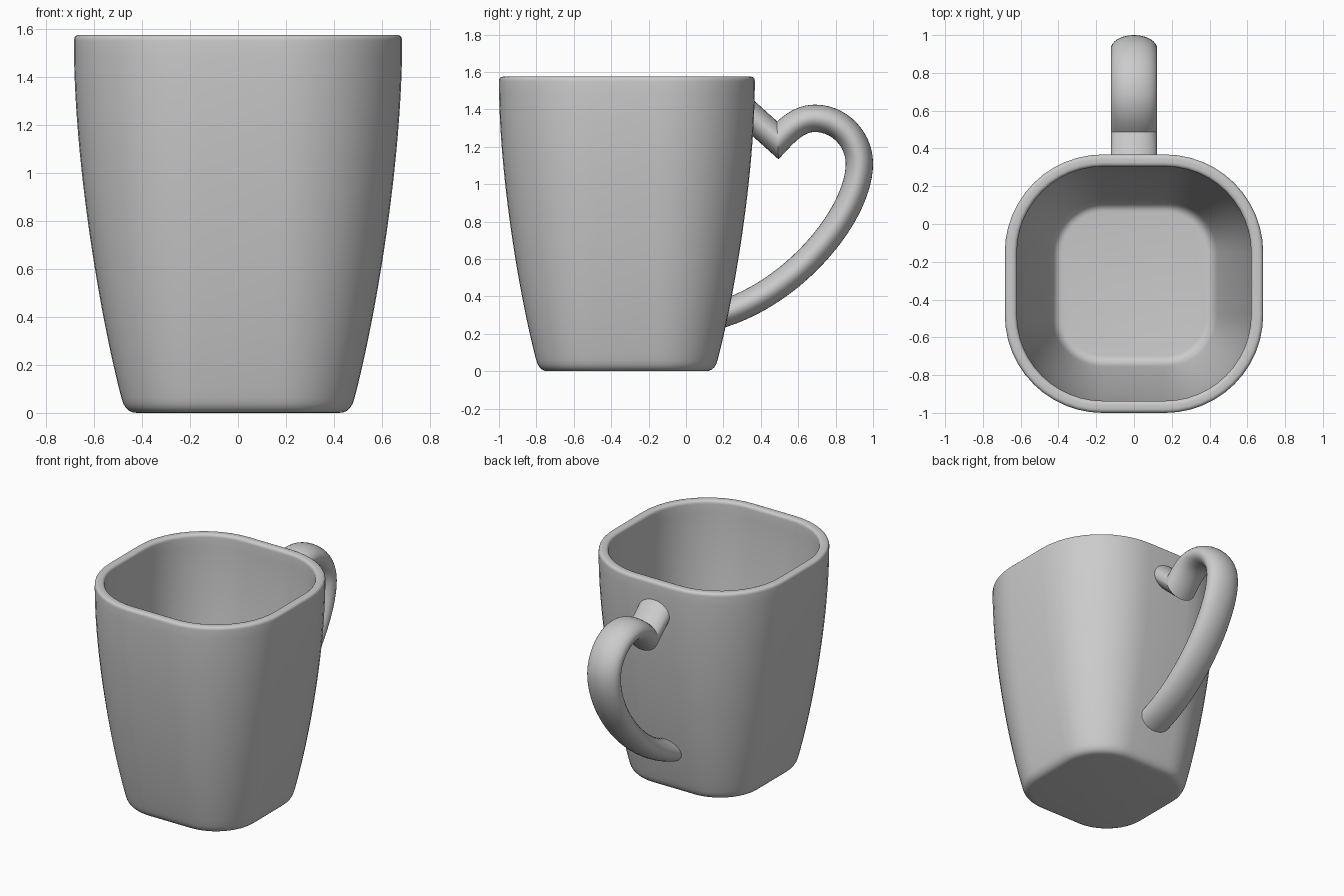
import bpy, bmesh, math
from mathutils import Vector
from mathutils.geometry import interpolate_bezier

cube = bpy.data.objects.get("Cube")
if cube:
    bpy.data.objects.remove(cube, do_unlink=True)

CUP_Y = -0.316      # centre of the cup
FLAT = 0.165        # half length of the straight part of each side
CORNER_STEPS = 12

grey = bpy.data.materials.new("plain grey")
grey.use_nodes = True
grey.diffuse_color = (0.6, 0.6, 0.6, 1)
grey.node_tree.nodes["Principled BSDF"].inputs["Base Color"].default_value = (0.6, 0.6, 0.6, 1)


def bezier(a, b, c, d, steps):
    """Points of one curve span in a 2D plane."""
    pts = interpolate_bezier(*[Vector((*p, 0)) for p in (a, b, c, d)], steps + 1)
    return [p.to_2d() for p in pts]


def chain(*spans):
    """Join spans that share their end points."""
    path = list(spans[0])
    for span in spans[1:]:
        path += span[1:] if (span[0] - path[-1]).length < 1e-4 else span
    return path


def skin(name, rings, angle):
    """Bridge a list of closed rings and cap both ends."""
    bm = bmesh.new()
    loops = [[bm.verts.new(p) for p in ring] for ring in rings]
    n = len(loops[0])
    for low, high in zip(loops, loops[1:]):
        for i in range(n):
            j = (i + 1) % n
            bm.faces.new((low[i], low[j], high[j], high[i]))
    bm.faces.new(loops[0])
    bm.faces.new(loops[-1])
    bmesh.ops.recalc_face_normals(bm, faces=bm.faces)
    mesh = bpy.data.meshes.new(name)
    bm.to_mesh(mesh)
    bm.free()
    mesh.materials.append(grey)
    obj = bpy.data.objects.new(name, mesh)
    bpy.context.collection.objects.link(obj)
    bpy.ops.object.select_all(action='DESELECT')
    obj.select_set(True)
    bpy.context.view_layer.objects.active = obj
    bpy.ops.object.shade_smooth_by_angle(angle=math.radians(angle))
    return obj


def rounded_square(half, z):
    ring = []
    for q, (sx, sy) in enumerate(((1, 1), (-1, 1), (-1, -1), (1, -1))):
        for k in range(CORNER_STEPS + 1):
            a = math.pi / 2 * (q + k / CORNER_STEPS)
            r = half - FLAT
            ring.append((sx * FLAT + r * math.cos(a), CUP_Y + sy * FLAT + r * math.sin(a), z))
    return ring


# Cup: half width against height, from the base up, over the rim and down to the floor
profile = chain(
    bezier((0.42, 0), (0.455, 0), (0.475, 0.02), (0.485, 0.06), 5),
    bezier((0.485, 0.06), (0.575, 0.4), (0.684, 1.05), (0.684, 1.55), 24),
    bezier((0.684, 1.55), (0.684, 1.566), (0.676, 1.575), (0.66, 1.575), 5),
    bezier((0.644, 1.575), (0.628, 1.575), (0.62, 1.566), (0.62, 1.55), 5),
    bezier((0.62, 1.55), (0.62, 1.05), (0.52, 0.42), (0.44, 0.13), 24),
    bezier((0.44, 0.13), (0.43, 0.085), (0.41, 0.06), (0.38, 0.06), 6),
)
skin("cup", [rounded_square(h, z) for h, z in profile], 40)

# Handle: half a heart in the side plane, with a sharp notch near the top
path = chain(
    [Vector((0.34, 1.37)), Vector((0.49, 1.235))],
    bezier((0.49, 1.235), (0.55, 1.3), (0.61, 1.352), (0.69, 1.352), 12),
    bezier((0.69, 1.352), (0.82, 1.352), (0.927, 1.24), (0.927, 1.11), 14),
    bezier((0.927, 1.11), (0.927, 0.85), (0.6, 0.44), (0.205, 0.31), 26),
)
HALF_WIDTH, HALF_DEPTH, SIDES = 0.123, 0.073, 32
rings = []
for i, p in enumerate(path):
    before = (p - path[i - 1]).normalized() if i else None
    after = (path[i + 1] - p).normalized() if i + 1 < len(path) else None
    tangent = before or after
    normal = Vector((-tangent.y, tangent.x))
    if before and after:
        along = (before + after).normalized()
        out = Vector((-along.y, along.x))
    else:                       # ends are cut upright, inside the cup wall
        out = Vector((0, math.copysign(1, normal.y)))
    out *= HALF_DEPTH / out.dot(normal)
    ring = []
    for k in range(SIDES):
        a = 2 * math.pi * k / SIDES
        q = p + out * math.sin(a)
        ring.append((HALF_WIDTH * math.cos(a), q.x, q.y))
    rings.append(ring)
skin("handle", rings, 35)
